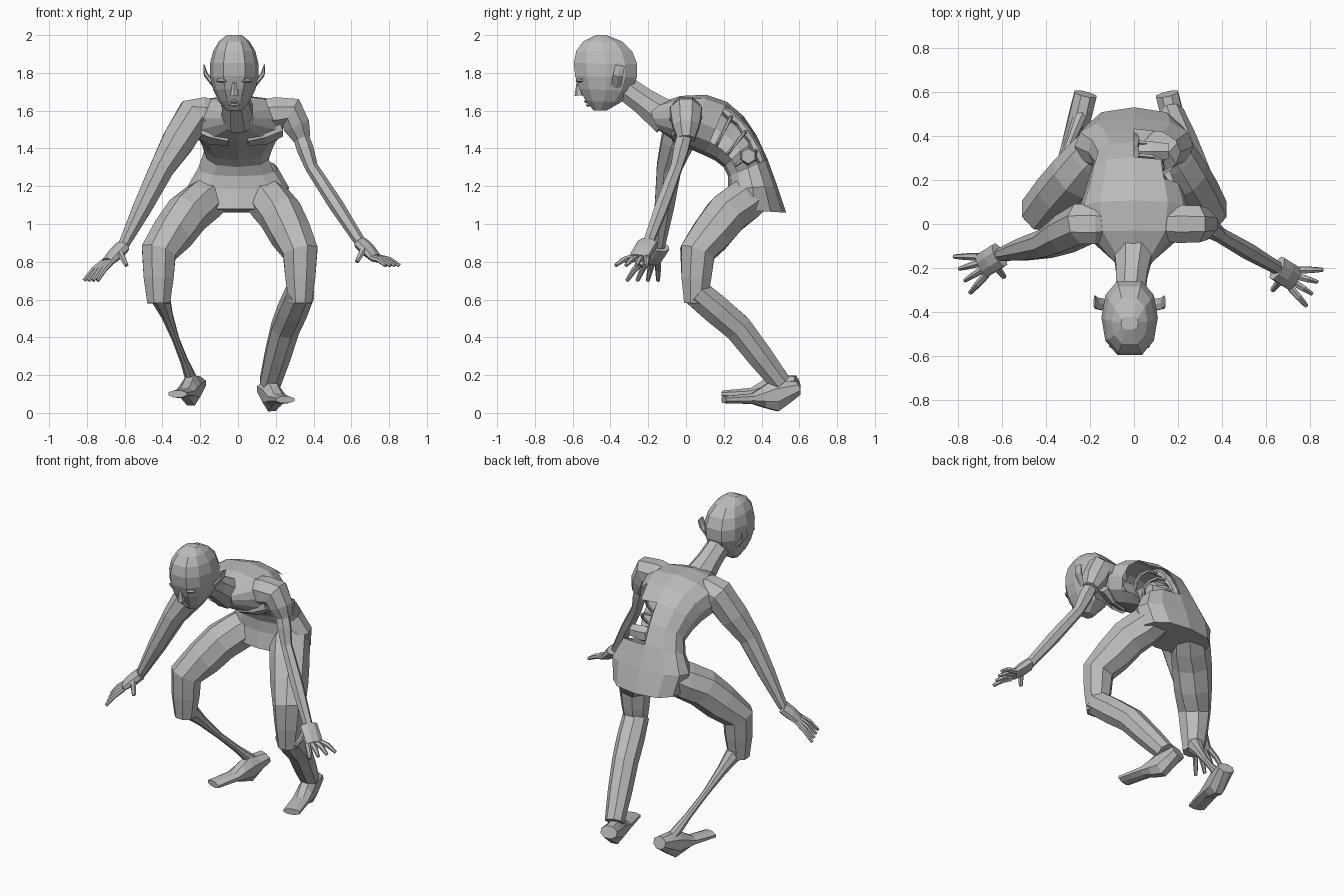
import bpy, bmesh, math
from mathutils import Vector
from mathutils.geometry import interpolate_bezier

if "Cube" in bpy.data.objects:
    bpy.data.objects.remove(bpy.data.objects["Cube"])

ACROSS, ALONG, UP = Vector((1, 0, 0)), Vector((0, 1, 0)), Vector((0, 0, 1))
SIDES = (("left", 1), ("right", -1))

grey = (.5, .5, .5, 1)
skin = bpy.data.materials.new("grey skin")
skin.use_nodes = True
skin.diffuse_color = grey
skin.node_tree.nodes["Principled BSDF"].inputs["Base Color"].default_value = grey


def loft(name, rings, is_torn=None):
    """Skin a list of point rings and cap both ends, leaving torn faces out."""
    bm = bmesh.new()
    rows = [[bm.verts.new(point) for point in ring] for ring in rings]
    count = len(rows[0])
    for i, (row, following) in enumerate(zip(rows, rows[1:])):
        for j in range(count):
            k = (j + 1) % count
            if not (is_torn and is_torn(i, j)):
                bm.faces.new((row[j], row[k], following[k], following[j]))
    bm.faces.new(rows[0])
    bm.faces.new(rows[-1])
    bmesh.ops.recalc_face_normals(bm, faces=bm.faces)
    mesh = bpy.data.meshes.new(name)
    bm.to_mesh(mesh)
    bm.free()
    mesh.materials.append(skin)
    bpy.context.collection.objects.link(bpy.data.objects.new(name, mesh))


def circle(count, phase=0):
    """Cosine and sine pairs around a full turn."""
    angles = [math.tau * (j + phase) / count for j in range(count)]
    return [(math.cos(angle), math.sin(angle)) for angle in angles]


def limb(name, joints, radii, sides=8, ref=ACROSS, swell=0, width=None):
    """Tube through joints that swells between them; width fixes its size along ref."""
    centres, sizes = [], []
    joints = [Vector(joint) for joint in joints]
    for a, b, start, end in zip(joints, joints[1:], radii, radii[1:]):
        centres += [a, (a + b) / 2]
        sizes += [start, (start + end) / 2 * (1 + swell)]
    centres.append(joints[-1])
    sizes.append(radii[-1])
    rings = []
    for i, (centre, size) in enumerate(zip(centres, sizes)):
        ahead = centres[min(i + 1, len(centres) - 1)] - centres[max(i - 1, 0)]
        ahead.normalize()
        lateral = (ref - ahead * ref.dot(ahead)).normalized()
        normal = ahead.cross(lateral)
        rings.append([centre + lateral * c * (width or size) + normal * s * size
                      for c, s in circle(sides, .5)])
    loft(name, rings)


def shell_rings(upper, lower, widths, sides, x=0):
    """Oval rings between two side-on curves, each given as four (y, z) handles."""
    edges = [interpolate_bezier(*[Vector((x, *handle)) for handle in curve], len(widths))
             for curve in (upper, lower)]
    return [[(a + b) / 2 + (a - b) / 2 * s + ACROSS * width * math.copysign(abs(c) ** .7, c)
             for c, s in circle(sides)]
            for a, b, width in zip(*edges, widths)]


# Torso, torn open on the left flank up to the backbone
torso = shell_rings([(-.2, 1.62), (.3, 1.85), (.4, 1.45), (.53, 1.06)],
                    [(-.15, 1.5), (.1, 1.3), (.3, 1.4), (.2, 1.08)],
                    [.08, .23, .25, .22, .2, .18, .21, .27, .24], 12)
loft("torso", torso, lambda i, j: (i in (3, 4, 5) and j in (11, 0, 1)) or (i in (4, 5) and j == 2))

# Ribs, backbone and gut seen through the tear
inner = [[point.lerp(sum(ring, Vector()) / len(ring), .3) for point in ring] for ring in torso]
for i in range(3, 6):
    arc = [(inner[i][j] + inner[i + 1][j]) / 2 for j in (3, 2, 1, 0, -1, -2)]
    limb(f"rib_{i - 2}", arc, [.01] * len(arc), 5, ALONG)
limb("backbone", [ring[3] for ring in inner[3:7]], [.02] * 4, 6, swell=.4)
limb("gut", [(0, .33, 1.36), (.16, .33, 1.36)], [.04, .04], 6, ALONG, swell=.3)

# Head with a narrow chin and a domed skull
MIDDLE = -.02
head_steps = 8
head = shell_rings([(-.49, 1.6), (-.6, 1.7), (-.68, 1.95), (-.48, 2)],
                   [(-.42, 1.6), (-.2, 1.68), (-.18, 1.95), (-.42, 2)],
                   [.13 * math.sin(math.pi * (.1 + .8 * i / (head_steps - 1)))
                    for i in range(head_steps)], 10, MIDDLE)
loft("head", head)
limb("neck", [(0, -.1, 1.56), (MIDDLE, -.35, 1.74)], [.1, .07], swell=-.1)
limb("nose", [(MIDDLE, -.57, 1.75), (MIDDLE, -.565, 1.68)], [.01, .025], 6)


def face_bar(name, x, y, z, half_length, radius):
    """Short ridge across the face, bowed forward."""
    centre = Vector((MIDDLE + x, y, z))
    ends = [centre + ACROSS * half_length * s + ALONG * half_length / 2 for s in (-1, 1)]
    limb(name, [ends[0], centre, ends[1]], [radius / 2, radius, radius / 2], 5, UP)


face_bar("upper_lip", 0, -.53, 1.65, .03, .01)
face_bar("lower_lip", 0, -.52, 1.63, .03, .01)


def hand(side, sign, wrist, droop):
    """Palm, four fanned fingers and a thumb, hanging from the wrist."""
    spread = Vector((sign * .4, .9, 0)).normalized()
    knuckles = wrist + Vector((sign * .08, -.05, -.08))
    limb(side + "_palm", [wrist, knuckles], [.035, .025], 8, spread, .2, .06)
    for i in range(4):
        fan = 1.5 - i
        base = knuckles + spread * fan * .03
        tip = knuckles + spread * fan * .06 + Vector((sign * .09, -.04, -droop))
        bend = (base + tip) / 2 + UP * .01
        limb(f"{side}_finger_{i + 1}", [base, bend, tip], [.018, .016, .01], 6, spread)
    thumb_base = wrist.lerp(knuckles, .4) - spread * .04
    thumb_tip = wrist + Vector((-sign * .02, -.1, -.1))
    limb(side + "_thumb", [thumb_base, thumb_tip], [.02, .012], 6, spread)


# Arms: the right one is fleshy, the left one wasted below the shoulder
right_wrist, left_wrist = Vector((-.61, -.14, .88)), Vector((.65, -.2, .9))
limb("right_arm", [(-.12, 0, 1.58), (-.23, 0, 1.58), (-.4, -.09, 1.3), right_wrist],
     [.08, .1, .07, .03], 8, ALONG, .1)
limb("left_shoulder", [(.12, 0, 1.58), (.28, 0, 1.59), (.34, 0, 1.45)],
     [.08, .09, .05], 8, ALONG, .1)
limb("left_arm", [(.32, 0, 1.5), (.39, -.05, 1.3), left_wrist], [.04, .035, .03], 6, ALONG, .2)
hand("right", -1, right_wrist, .1)
hand("left", 1, left_wrist, .04)

for side, sign in SIDES:
    # Ears, brows and chest slabs
    limb(side + "_ear", [(MIDDLE + sign * .1, -.37, 1.73), (MIDDLE + sign * .15, -.36, 1.79),
                         (MIDDLE + sign * .16, -.35, 1.84)], [.015, .012, .004], 6, ALONG, 0, .03)
    face_bar(side + "_brow", sign * .05, -.57, 1.76, .04, .015)
    limb(side + "_pectoral", [(sign * .04, -.03, 1.46), (sign * .22, 0, 1.52)],
         [.05, .06], 6, ALONG, .3)

    # Legs: the right shin is worn down to the bone
    fleshy = side == "left"
    knee_x, heel_x, lift = (.33, .15, 0) if fleshy else (.42, .22, .03)
    knee = Vector((sign * knee_x, .05, .58))
    thigh_top = Vector((sign * .12, .37, 1.17))
    above_knee = knee + Vector((0, .01, .27))
    ankle = Vector((sign * (heel_x + .02), .5, .16))
    calf = knee.lerp(ankle, .5) + (UP * .08 if fleshy else UP * .02)
    limb(side + "_thigh", [thigh_top, thigh_top.lerp(above_knee, .5) + UP * .04, above_knee, knee],
         [.11, .12, .1, .065], swell=.04)
    limb(side + "_shin", [knee + UP * .06, calf, ankle],
         [.08, .08, .06] if fleshy else [.06, .02, .035], swell=.05 if fleshy else -.2)
    foot = [Vector((sign * (heel_x + out), back, height + lift))
            for out, back, height in ((0, .59, .13), (.03, .47, .09), (.06, .35, .075), (.1, .2, .07))]
    limb(side + "_foot", foot, [.04, .09, .03, .02], width=.055)
